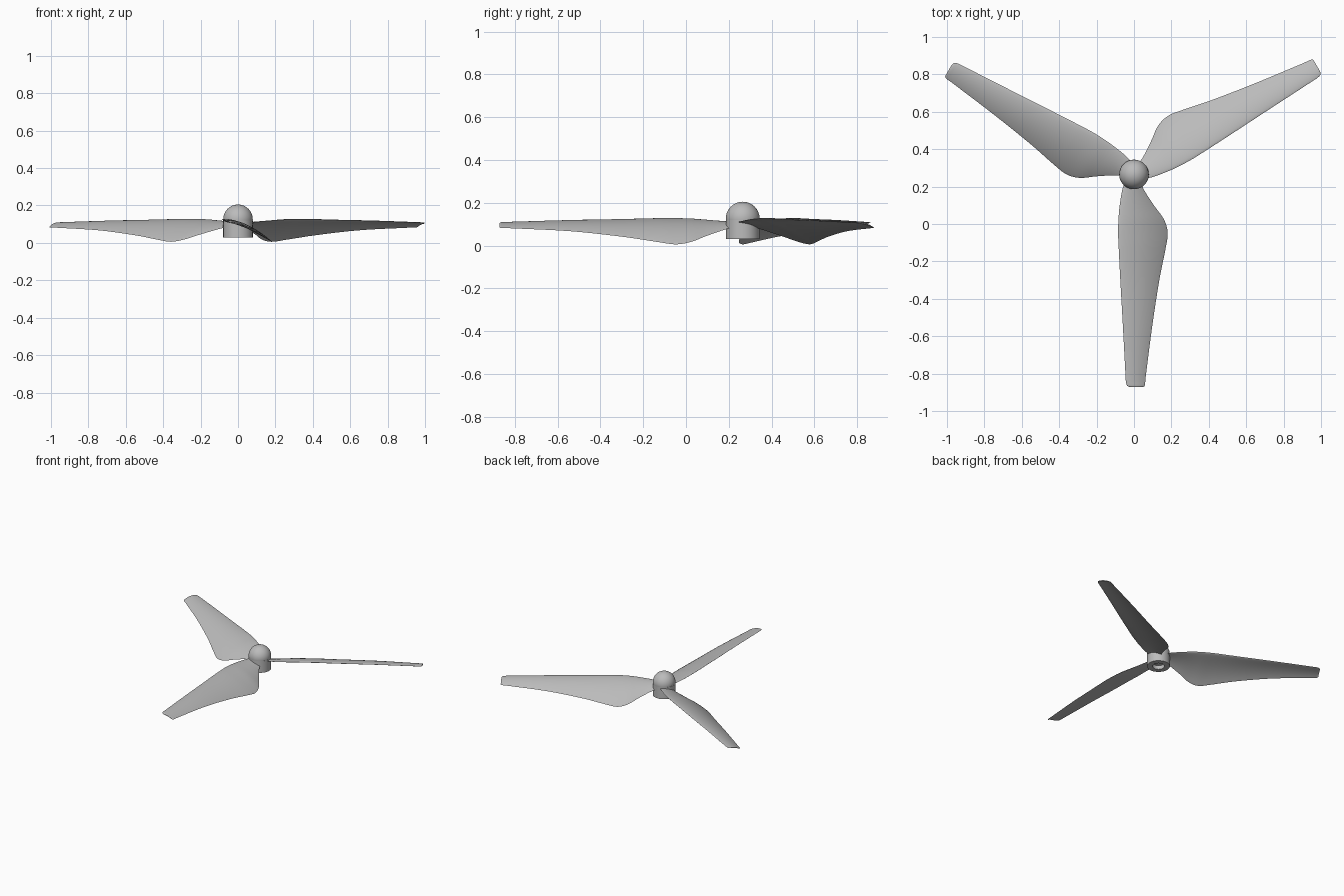
import bpy
import bmesh
import math
from mathutils import Vector

cube = bpy.data.objects.get("Cube")
if cube:
    bpy.data.objects.remove(cube, do_unlink=True)

grey = bpy.data.materials.new("plain grey")
grey.use_nodes = True
colour = (0.5, 0.5, 0.5, 1)
grey.diffuse_color = colour
grey.node_tree.nodes["Principled BSDF"].inputs["Base Color"].default_value = colour

HUB_Y = 0.265
HUB_RADIUS = 0.079


def finish(bm, name):
    """Turn a bmesh into a smooth grey object standing on the hub axis."""
    bmesh.ops.recalc_face_normals(bm, faces=bm.faces)
    mesh = bpy.data.meshes.new(name)
    bm.to_mesh(mesh)
    bm.free()
    mesh.materials.append(grey)
    obj = bpy.data.objects.new(name, mesh)
    bpy.context.collection.objects.link(obj)
    obj.location.y = HUB_Y
    bpy.ops.object.select_all(action="DESELECT")
    obj.select_set(True)
    bpy.context.view_layer.objects.active = obj
    bpy.ops.object.shade_smooth_by_angle(angle=math.radians(40))
    return obj


def lathe(name, profile, segments=48):
    """Spin a (radius, height) profile around the vertical axis."""
    bm = bmesh.new()
    verts = [bm.verts.new((r, 0, z)) for r, z in profile]
    edges = [bm.edges.new(pair) for pair in zip(verts, verts[1:])]
    bmesh.ops.spin(bm, geom=verts + edges, cent=(0, 0, 0), axis=(0, 0, 1),
                   angle=math.tau, steps=segments, use_duplicate=False)
    bmesh.ops.remove_doubles(bm, verts=bm.verts, dist=0.0001)
    return finish(bm, name)


# Domed nose
bm = bmesh.new()
bmesh.ops.create_uvsphere(bm, u_segments=48, v_segments=24, radius=HUB_RADIUS)
bmesh.ops.translate(bm, verts=bm.verts, vec=(0, 0, 0.126))
finish(bm, "hub_dome")

# Hub barrel with a shaft recess underneath
lathe("hub_barrel", [(0, 0.12), (HUB_RADIUS, 0.12), (HUB_RADIUS, 0.03),
                     (0.042, 0.03), (0.042, 0.07), (0, 0.07)])

# Blade stations: radius, leading x, trailing x, leading z, trailing z
STATIONS = [
    (0.03, -0.045, 0.035, 0.108, 0.088),
    (0.08, -0.062, 0.052, 0.112, 0.076),
    (0.17, -0.077, 0.110, 0.119, 0.045),
    (0.24, -0.083, 0.160, 0.124, 0.018),
    (0.31, -0.085, 0.180, 0.126, 0.006),
    (0.39, -0.082, 0.170, 0.126, 0.016),
    (0.55, -0.074, 0.138, 0.122, 0.040),
    (0.80, -0.060, 0.099, 0.117, 0.067),
    (1.08, -0.045, 0.063, 0.109, 0.081),
    (1.11, -0.043, 0.060, 0.108, 0.082),
    (1.13, -0.036, 0.057, 0.107, 0.083),
    (1.137, -0.022, 0.050, 0.104, 0.084),
]


def smooth_stations(rows, steps=5):
    """Spline through the rows with slopes taken against radius."""
    rows = [Vector(r) for r in rows]
    last = len(rows) - 1
    slopes = []
    for i in range(len(rows)):
        a, b = rows[max(i - 1, 0)], rows[min(i + 1, last)]
        slopes.append((b - a) / (b[0] - a[0]))
    result = []
    for i in range(last):
        a, b = rows[i], rows[i + 1]
        h = b[0] - a[0]
        for k in range(steps):
            t = k / steps
            u = 1 - t
            result.append(a * (u * u * (1 + 2 * t)) + slopes[i] * (h * t * u * u)
                          + b * (t * t * (3 - 2 * t)) - slopes[i + 1] * (h * t * t * u))
    return result + [rows[-1]]


def aerofoil(row, points=32):
    """Cambered section with a round leading edge and thin trailing edge."""
    radius, x0, x1, z0, z1 = row
    chord = Vector((x1 - x0, z1 - z0))
    normal = Vector((-chord.y, chord.x))
    loop = []
    for i in range(points):
        angle = math.tau * i / points
        s = (1 - math.cos(angle)) / 2
        rise = 0.26 * s * (1 - s) + 0.045 * math.sin(angle) * (1 - 0.75 * s)
        p = Vector((x0, z0)) + chord * s + normal * rise
        loop.append((p.x, -radius, p.y))
    return loop


def make_blade(name):
    bm = bmesh.new()
    rings = [[bm.verts.new(p) for p in aerofoil(row)] for row in smooth_stations(STATIONS)]
    for a, b in zip(rings, rings[1:]):
        for i in range(len(a)):
            bm.faces.new((a[i - 1], a[i], b[i], b[i - 1]))
    bm.faces.new(rings[0])
    bm.faces.new(rings[-1])
    return finish(bm, name)


# Three twisted blades around the hub
for index, name in enumerate(("front_blade", "left_blade", "right_blade")):
    make_blade(name).rotation_euler.z = math.tau * index / 3
